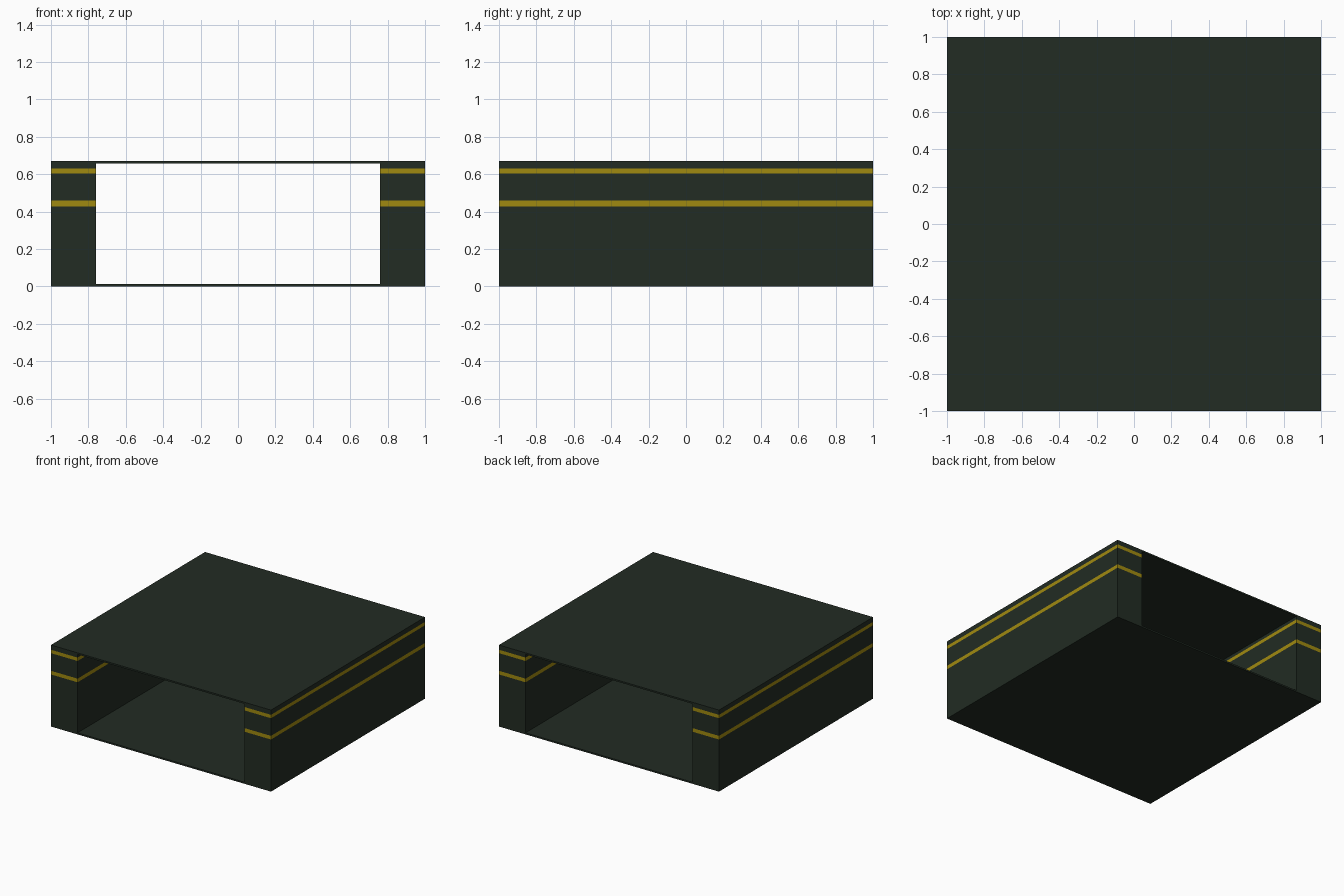
import bpy, bmesh
from mathutils import Vector

cube = bpy.data.objects.get("Cube")
if cube:
    bpy.data.objects.remove(cube)

HEIGHT, PLATE, INNER = 0.67, 0.013, 0.758
STRIPES = [(0.428, 0.458), (0.603, 0.631)]


def material(name, color):
    m = bpy.data.materials.new(name)
    m.use_nodes = True
    m.diffuse_color = color
    m.node_tree.nodes["Principled BSDF"].inputs["Base Color"].default_value = color
    return m


green = material("dark green", (0.0160, 0.0250, 0.0168, 1))
gold = material("gold", (0.352, 0.254, 0.005, 1))


def box(name, lo, hi, stripes=()):
    """Box between two corners, with flush gold bands cut in at the given heights."""
    lo, hi = Vector(lo), Vector(hi)
    bm = bmesh.new()
    bmesh.ops.create_cube(bm, size=1)
    bmesh.ops.scale(bm, vec=hi - lo, verts=bm.verts)
    bmesh.ops.translate(bm, vec=(lo + hi) / 2, verts=bm.verts)
    for z in [z for band in stripes for z in band]:
        bmesh.ops.bisect_plane(bm, geom=bm.verts[:] + bm.edges[:] + bm.faces[:],
                               plane_co=(0, 0, z), plane_no=(0, 0, 1))
    for f in bm.faces:
        z = f.calc_center_median().z
        f.material_index = int(any(a < z < b for a, b in stripes))
    mesh = bpy.data.meshes.new(name)
    bm.to_mesh(mesh)
    bm.free()
    mesh.materials.append(green)
    if stripes:
        mesh.materials.append(gold)
    obj = bpy.data.objects.new(name, mesh)
    bpy.context.collection.objects.link(obj)


# Thin floor and roof plates
box("floor", (-1, -1, 0), (1, 1, PLATE))
box("roof", (-1, -1, HEIGHT - PLATE), (1, 1, HEIGHT))

# Thick side walls with two gold bands all round
box("left_wall", (INNER, -1, PLATE), (1, 1, HEIGHT - PLATE), STRIPES)
box("right_wall", (-1, -1, PLATE), (-INNER, 1, HEIGHT - PLATE), STRIPES)
